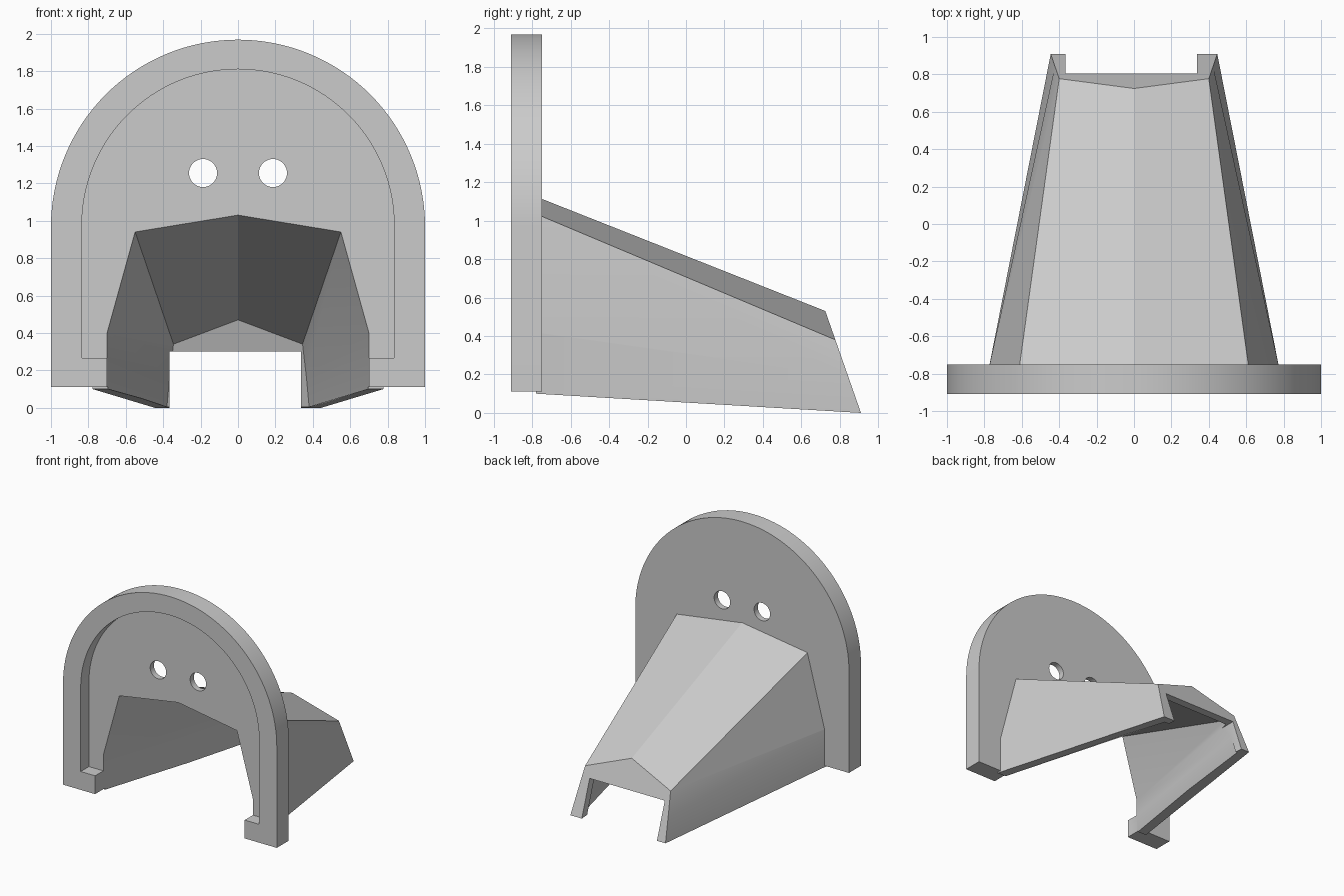
import bpy, bmesh, math

if "Cube" in bpy.data.objects:
    bpy.data.objects.remove(bpy.data.objects["Cube"])

grey = bpy.data.materials.new("plain grey")
grey.diffuse_color = (0.6, 0.6, 0.6, 1)
grey.use_nodes = True
grey.node_tree.nodes["Principled BSDF"].inputs["Base Color"].default_value = grey.diffuse_color


def loft(name, sections):
    """Closed solid skinned through rings that share a point count."""
    bm = bmesh.new()
    rings = [[bm.verts.new(p) for p in s] for s in sections]
    n = len(rings[0])
    for a, b in zip(rings, rings[1:]):
        for i in range(n):
            j = (i + 1) % n
            bm.faces.new((a[i], a[j], b[j], b[i]))
    bm.faces.new(rings[0])
    bm.faces.new(rings[-1])
    bmesh.ops.recalc_face_normals(bm, faces=bm.faces)
    me = bpy.data.meshes.new(name)
    bm.to_mesh(me)
    bm.free()
    me.materials.append(grey)
    ob = bpy.data.objects.new(name, me)
    bpy.context.collection.objects.link(ob)
    return ob


def mirrored(half):
    """Half profile starting on the centre line, completed to the left."""
    return half + [(-x, z) for x, z in reversed(half[1:])]


def section(half, y_of_z):
    return [(x, y_of_z(z), z) for x, z in mirrored(half)]


def prism(name, outline, y0, y1):
    return loft(name, [[(x, y, z) for x, z in outline] for y in (y0, y1)])


def arch(radius, centre_z, bottom, steps=32):
    half = [(radius * math.sin(math.pi / 2 * i / steps),
             centre_z + radius * math.cos(math.pi / 2 * i / steps))
            for i in range(steps + 1)]
    return mirrored(half + [(radius, bottom)])


def combine(target, other, operation):
    mod = target.modifiers.new(operation.lower(), 'BOOLEAN')
    mod.operation, mod.object, mod.solver = operation, other, 'EXACT'
    bpy.context.view_layer.objects.active = target
    bpy.ops.object.modifier_apply(modifier=mod.name)
    bpy.data.objects.remove(other, do_unlink=True)


# Arched mounting plate with a shallow recess in front
body = prism("hooded_plate", arch(1.0, 0.968, 0.11), -0.91, -0.75)
combine(body, prism("recess", arch(0.835, 0.975, 0.265), -1.1, -0.80), 'DIFFERENCE')

# Two screw holes
for x in (-0.187, 0.187):
    ring = [(x + 0.075 * math.cos(math.tau * i / 32),
             1.255 + 0.075 * math.sin(math.tau * i / 32)) for i in range(32)]
    combine(body, prism("screw_hole", ring, -1.1, -0.5), 'DIFFERENCE')

# Tapering hood with a slanted rear end
hood = loft("hood", [
    section([(0, 1.125), (0.615, 1.035), (0.778, 0.42), (0.778, 0.10)], lambda z: -0.78),
    section([(0, 0.53), (0.40, 0.38), (0.423, 0.19), (0.445, 0.0)],
            lambda z: 0.91 - 0.35 * z)])
combine(body, hood, 'UNION')

# Hollow inside of the hood, running out through the plate
mouth = [(0, 1.03), (0.55, 0.94), (0.70, 0.40), (0.70, -0.10)]
cavity = loft("cavity", [
    section(mouth, lambda z: -1.1),
    section(mouth, lambda z: -0.80),
    section([(0, 0.47), (0.345, 0.34), (0.365, 0.17), (0.39, -0.10)],
            lambda z: 0.84 - 0.35 * z)])
combine(body, cavity, 'DIFFERENCE')

# Rectangular outlet in the rear wall
outlet = [(-0.365, -0.2), (0.338, -0.2), (0.338, 0.30), (-0.365, 0.30)]
combine(body, prism("outlet", outlet, 0.4, 1.2), 'DIFFERENCE')

# Smooth arch and holes, crisp edges
bpy.ops.object.select_all(action='DESELECT')
body.select_set(True)
bpy.context.view_layer.objects.active = body
bpy.ops.object.shade_smooth_by_angle(angle=math.radians(20))
